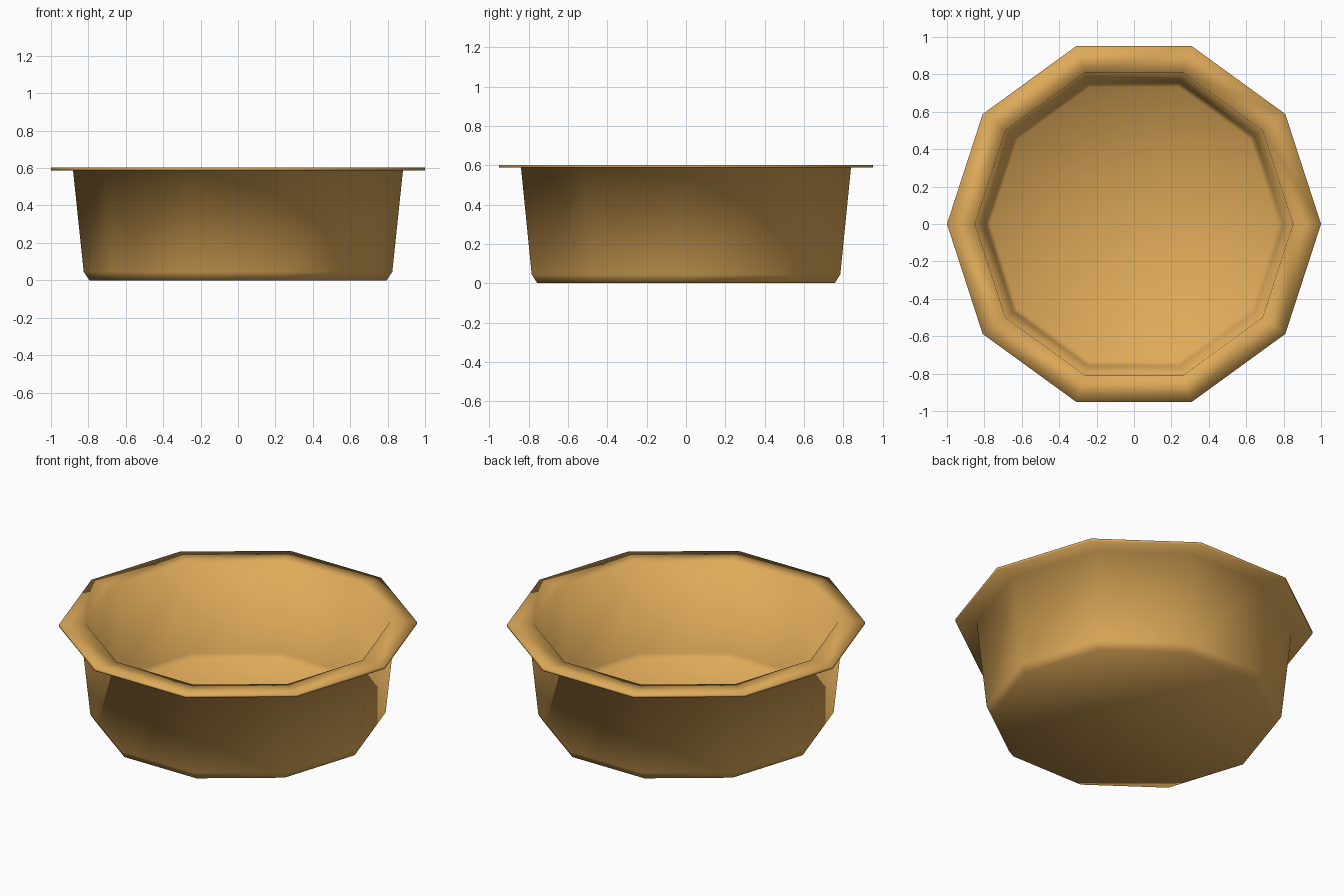
import bpy, bmesh, math

if "Cube" in bpy.data.objects:
    bpy.data.objects.remove(bpy.data.objects["Cube"])

SIDES = 10
# Bowl cross-section (radius, height): underside -> outer wall -> rim -> inner wall -> floor
PROFILE = [(0.795, 0.0), (0.825, 0.045), (0.882, 0.588), (1.0, 0.588),
           (1.0, 0.602), (0.85, 0.602), (0.797, 0.065), (0.77, 0.03)]


def ring(bm, r, z):
    step = 2 * math.pi / SIDES
    return [bm.verts.new((r * math.cos(i * step), r * math.sin(i * step), z))
            for i in range(SIDES)]


def cap(bm, loop, z):
    c = bm.verts.new((0, 0, z))
    for i in range(SIDES):
        bm.faces.new((loop[i], loop[(i + 1) % SIDES], c))


# Ten-sided bowl lathed from the profile
bm = bmesh.new()
rings = [ring(bm, r, z) for r, z in PROFILE]
for a, b in zip(rings, rings[1:]):
    for i in range(SIDES):
        j = (i + 1) % SIDES
        bm.faces.new((a[i], a[j], b[j], b[i]))
cap(bm, rings[0], PROFILE[0][1])     # underside
cap(bm, rings[-1], PROFILE[-1][1])   # inner floor
bmesh.ops.recalc_face_normals(bm, faces=bm.faces)
for f in bm.faces:
    f.smooth = True

mesh = bpy.data.meshes.new("bowl")
bm.to_mesh(mesh)
bm.free()

mat = bpy.data.materials.new("golden tan")
mat.diffuse_color = (0.73, 0.40, 0.10, 1)
mat.use_nodes = True
mat.node_tree.nodes["Principled BSDF"].inputs["Base Color"].default_value = mat.diffuse_color
mesh.materials.append(mat)
bpy.context.collection.objects.link(bpy.data.objects.new("bowl", mesh))
